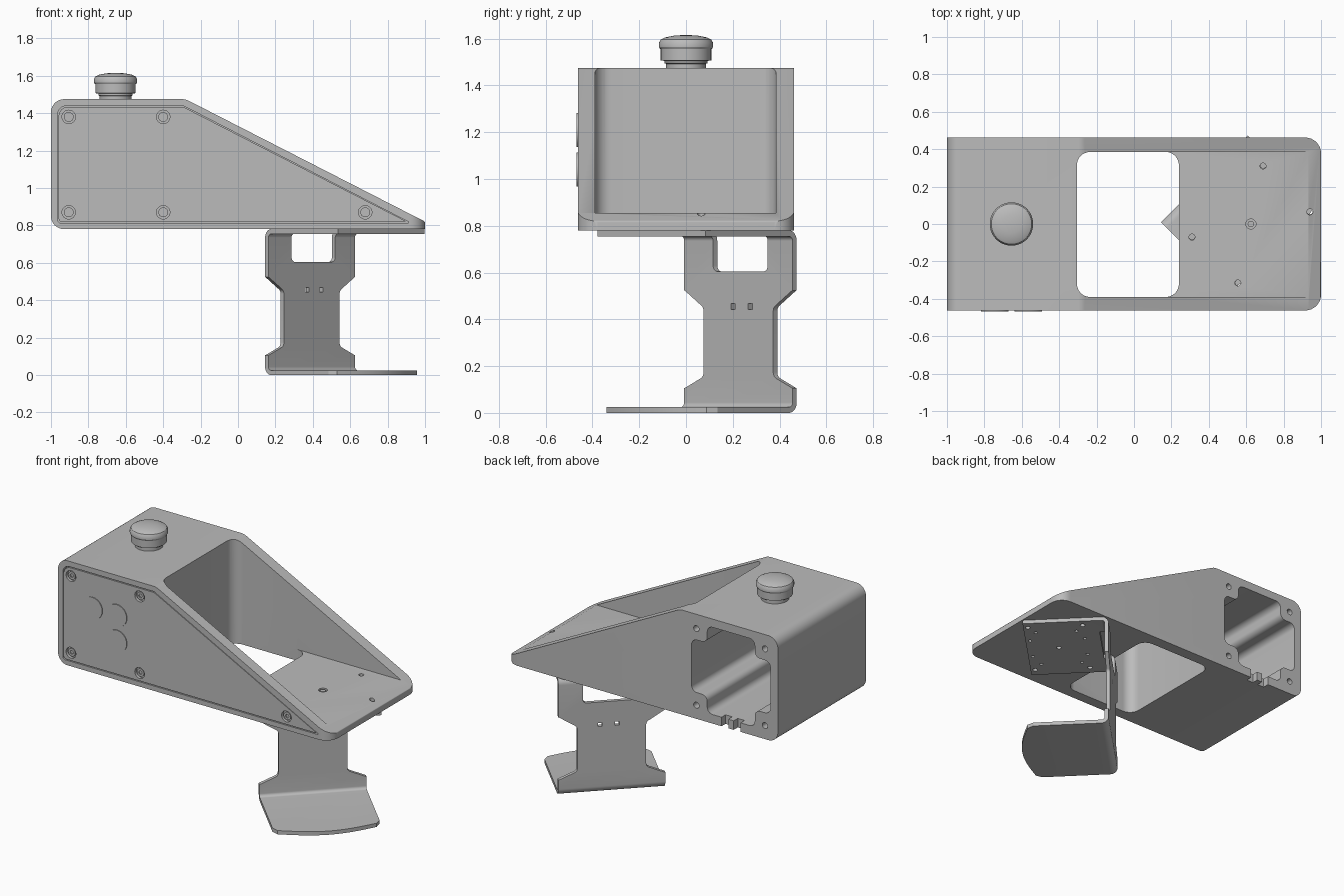
import bpy, bmesh, math
from mathutils import Vector, Matrix

cube = bpy.data.objects.get("Cube")
if cube:
    bpy.data.objects.remove(cube, do_unlink=True)

grey = bpy.data.materials.new("satin_grey")
grey.use_nodes = True
GREY = (0.5, 0.5, 0.5, 1)
grey.diffuse_color = GREY
grey.node_tree.nodes["Principled BSDF"].inputs["Base Color"].default_value = GREY


def fillet(pts, radii, steps=8):
    """Round each corner of a closed 2D outline."""
    if not isinstance(radii, (list, tuple)):
        radii = [radii] * len(pts)
    out = []
    for i, r in enumerate(radii):
        p = Vector(pts[i])
        if r == 0:
            out.append(p)
            continue
        a = (Vector(pts[i - 1]) - p).normalized()
        b = (Vector(pts[(i + 1) % len(pts)]) - p).normalized()
        half = a.angle(b) / 2
        c = p + (a + b).normalized() * (r / math.sin(half))
        start = p + a * (r / math.tan(half)) - c
        end = p + b * (r / math.tan(half)) - c
        sweep = start.angle(end)
        for k in range(steps + 1):
            f = k / steps
            out.append(c + (start * math.sin((1 - f) * sweep) + end * math.sin(f * sweep)) / math.sin(sweep))
    return out


def rect(u0, u1, v0, v1):
    return [(u0, v0), (u1, v0), (u1, v1), (u0, v1)]


def circle(u, v, r, n=24):
    return [(u + r * math.cos(math.tau * k / n), v + r * math.sin(math.tau * k / n)) for k in range(n)]


def make(name, bm):
    bmesh.ops.recalc_face_normals(bm, faces=bm.faces)
    mesh = bpy.data.meshes.new(name)
    bm.to_mesh(mesh)
    bm.free()
    mesh.materials.append(grey)
    ob = bpy.data.objects.new(name, mesh)
    bpy.context.collection.objects.link(ob)
    return ob


def prism(name, pts, axis, lo, hi):
    """Extrude a 2D outline along an axis between lo and hi."""
    place = {"x": lambda u, v, w: (w, u, v),
             "y": lambda u, v, w: (u, w, v),
             "z": lambda u, v, w: (u, v, w)}[axis]
    bm = bmesh.new()
    rings = [[bm.verts.new(place(u, v, w)) for u, v in pts] for w in (lo, hi)]
    for ring in rings:
        bm.faces.new(ring)
    n = len(pts)
    for i in range(n):
        j = (i + 1) % n
        bm.faces.new((rings[0][i], rings[0][j], rings[1][j], rings[1][i]))
    return make(name, bm)


def lathe(name, profile, x, y, n=48):
    bm = bmesh.new()
    verts = [bm.verts.new((r, 0, z)) for r, z in profile]
    edges = [bm.edges.new(p) for p in zip(verts, verts[1:])]
    bmesh.ops.spin(bm, geom=verts + edges, axis=(0, 0, 1), cent=(0, 0, 0), angle=math.tau, steps=n)
    bmesh.ops.remove_doubles(bm, verts=bm.verts, dist=0.0001)
    bmesh.ops.translate(bm, verts=bm.verts, vec=(x, y, 0))
    return make(name, bm)


def carve(ob, pts, axis, lo, hi, operation="DIFFERENCE"):
    tool = prism("cutter", pts, axis, lo, hi)
    tool.hide_render = True
    mod = ob.modifiers.new("cut", "BOOLEAN")
    mod.operation, mod.solver, mod.object = operation, "EXACT", tool
    bpy.context.view_layer.objects.active = ob
    bpy.ops.object.modifier_apply(modifier=mod.name)
    bpy.data.objects.remove(tool, do_unlink=True)


W = 0.4625                                  # half depth of the housing
screws = [(x, z) for x in (-0.905, -0.4) for z in (0.87, 1.38)]

# Wedge housing
outline = [(-1, 0.78), (1, 0.78), (1, 0.82), (-0.28, 1.475), (-1, 1.475)]
housing = prism("housing", fillet(outline, [0.07, 0, 0.01, 0.08, 0.07]), "y", -W, W)
carve(housing, fillet(rect(-1.1, 1, -W, W), [0, 0.085, 0.085, 0]), "z", 0.7, 1.6, "INTERSECT")
# Through opening and recessed tray
carve(housing, fillet(rect(-0.305, 0.24, -0.39, 0.385), 0.07), "z", 0.7, 1.6)
carve(housing, rect(0.1, 1.2, -0.39, 0.385), "z", 0.855, 1.6)

# Rear compartment with screw bosses in its corners
cx, cz, h, n = -0.655, 1.13, 0.29, 0.175
corner = [(h, n), (n, n), (n, h)]
loop = []
for su, sv in ((1, 1), (-1, 1), (-1, -1), (1, -1)):
    part = [(cx + su * u, cz + sv * v) for u, v in corner]
    loop += part if su * sv > 0 else part[::-1]
carve(housing, fillet(loop, 0.04), "y", -0.4, 0.6)
for x, z in screws:
    carve(housing, circle(x, z, 0.02), "y", 0.36, 0.6)
for x in (-0.7, -0.61):                     # cable notches in the rear rim
    carve(housing, fillet(rect(x - 0.025, x + 0.025, 0.76, 0.86), 0.015), "y", 0.42, 0.6)


# Front cover set in a narrow groove
def cover_outline(g):
    pts = [(-0.965 + g, 0.812 + g), (0.925 - 3 * g, 0.812 + g), (-0.293, 1.44 - g), (-0.965 + g, 1.44 - g)]
    return fillet(pts, [0.02, 0.004, 0.04, 0.05])


carve(housing, cover_outline(0), "y", -0.6, -0.43)
cover = prism("front_cover", cover_outline(0.006), "y", -W, -0.43)
for i, (x, z) in enumerate(screws + [(0.68, 0.87)]):
    carve(cover, circle(x, z, 0.036), "y", -0.6, -0.443)
    head = prism(f"cover_screw_{i + 1}", circle(x, z, 0.026), "y", -0.455, -0.44)
    carve(head, circle(x, z, 0.013, 6), "y", -0.6, -0.448)
for i, (x, z) in enumerate(((-0.745, 1.21), (-0.565, 1.21), (-0.565, 1.04))):
    prism(f"cover_disc_{i + 1}", circle(x, z, 0.073, 40), "y", -W - 0.005, -W + 0.004)

# Mounting bolt holes through the tray
for dx, dy in ((0.065, 0.31), (-0.315, -0.07), (-0.07, -0.315), (0.315, 0.065)):
    carve(housing, circle(0.625 + dx, dy, 0.016), "z", 0.7, 0.95)
carve(housing, circle(0.625, 0, 0.027), "z", 0.84, 0.95)
lathe("tray_bolt", [(0, 0.852), (0.017, 0.852), (0.017, 0.835), (0, 0.835)], 0.625, 0)

# Push button
lathe("push_button_base", [(0, 1.47), (0.085, 1.47), (0.085, 1.492), (0.092, 1.495), (0.092, 1.505),
                           (0.108, 1.507), (0.108, 1.56), (0, 1.56)], -0.655, 0)
lathe("push_button_cap", [(0, 1.555), (0.11, 1.555), (0.116, 1.565), (0.116, 1.582), (0.108, 1.596),
                          (0.09, 1.605), (0.05, 1.613), (0, 1.616)], -0.655, 0)

# Bent sheet stand, built square and then turned
S, T = 0.655, 0.025
section = [(-0.55, 0.78), (0, 0.78), (0, 0), (-0.62, 0), (-0.62, T), (-T, T), (-T, 0.78 - T), (-0.55, 0.78 - T)]
stand = prism("stand", fillet(section, [0, 0.045, 0.045, 0, 0, 0.02, 0.02, 0]), "x", 0, S)
waist = [(-0.1, 0.105), (0, 0.105), (0.117, 0.155), (0.117, 0.45), (0, 0.525), (-0.1, 0.525)]
waist = fillet(waist, [0, 0.03, 0.03, 0.03, 0.03, 0])
carve(stand, waist, "y", -0.08, 0.05)
carve(stand, [(S - u, v) for u, v in waist], "y", -0.08, 0.05)
carve(stand, fillet(rect(0.175, 0.505, 0.605, 0.85), [0.025, 0.025, 0, 0]), "y", -0.07, 0.05)
for x in (0.295, 0.4):                      # tie slots
    carve(stand, rect(x - 0.013, x + 0.013, 0.443, 0.467), "y", -0.08, 0.05)
# Curved toe of the foot
arc = [(0.025 + 0.605 * k / 16, -0.52 - 0.06 * math.sin(math.pi * k / 16)) for k in range(17)]
toe = [(-0.1, -0.48), (0, -0.48)] + arc + [(S, -0.48), (S + 0.1, -0.48), (S + 0.1, -0.8), (-0.1, -0.8)]
carve(stand, toe, "z", -0.1, 0.1)
# Bolt holes in the top plate
for u, v, r in ((0, 0, 0.016), (0.27, 0.175, 0.016), (0.2, 0.13, 0.011), (0.1, 0.175, 0.011)):
    for su, sv in {(1, 1), (1, -1), (-1, 1), (-1, -1)} if u else {(1, 1)}:
        carve(stand, circle(0.332 + su * u, -0.346 + sv * v, r, 16), "z", 0.7, 0.9)
stand.data.transform(Matrix.Translation((0.145, 0.01, 0)) @ Matrix.Rotation(math.pi / 4, 4, "Z"))

# Smooth rounded surfaces, keeping edges crisp
for ob in bpy.context.collection.objects:
    if ob.type == "MESH" and grey.name in ob.data.materials:
        bpy.ops.object.select_all(action="DESELECT")
        ob.select_set(True)
        bpy.context.view_layer.objects.active = ob
        bpy.ops.object.shade_smooth_by_angle(angle=math.radians(30))
